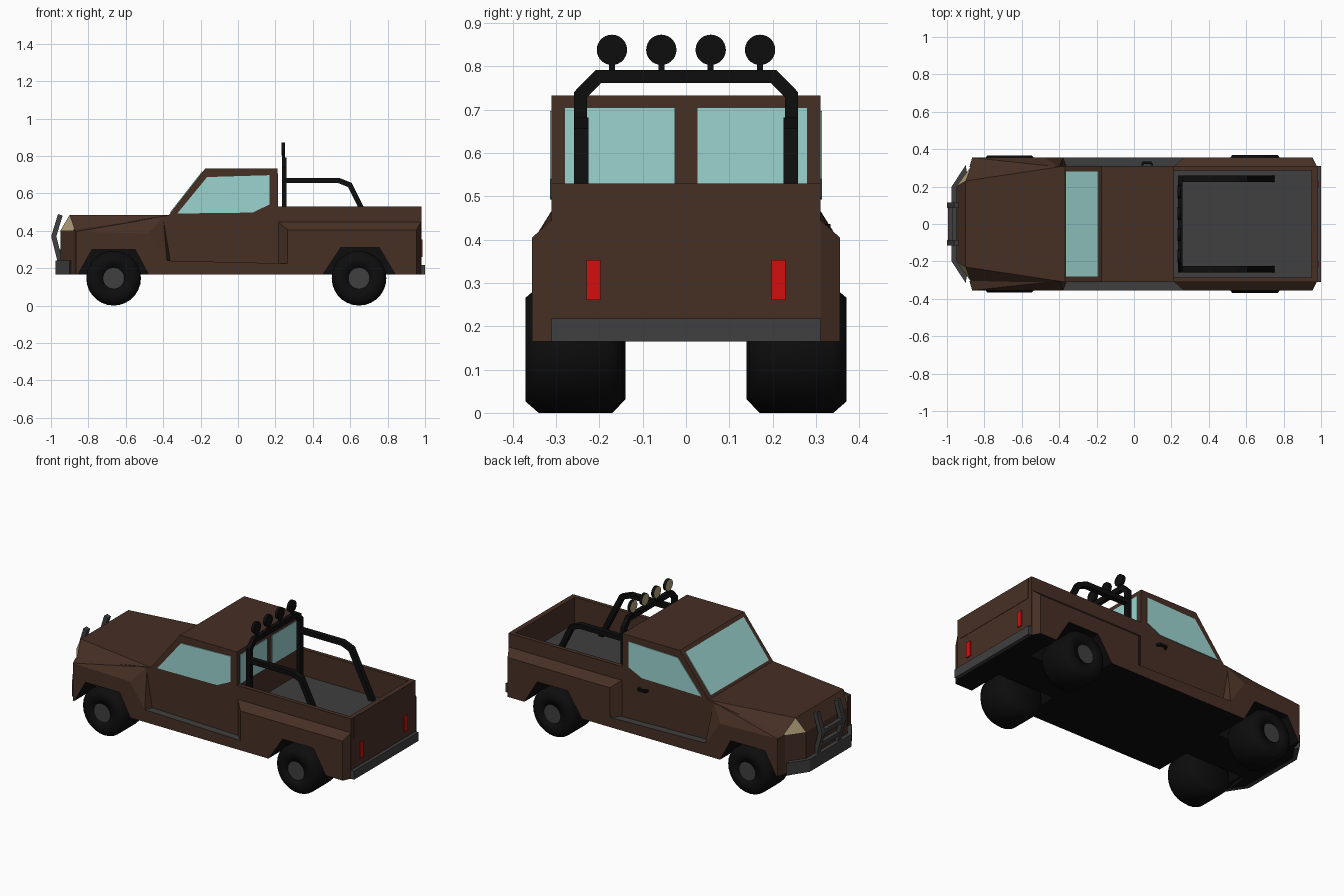
import bpy, bmesh, math
from mathutils import Vector

cube = bpy.data.objects.get("Cube")
if cube:
    bpy.data.objects.remove(cube)


def material(name, rgb):
    m = bpy.data.materials.new(name)
    m.use_nodes = True
    m.diffuse_color = (*rgb, 1)
    m.node_tree.nodes["Principled BSDF"].inputs["Base Color"].default_value = (*rgb, 1)
    return m


BROWN = material("brown_paint", (0.062, 0.029, 0.018))
BLACK = material("black_rubber", (0.004, 0.004, 0.004))
GREY = material("dark_grey", (0.05, 0.05, 0.05))
GLASS = material("pale_teal_glass", (0.33, 0.66, 0.63))
RED = material("red_lamp", (0.65, 0.005, 0.005))
BEIGE = material("beige_lamp", (0.45, 0.36, 0.2))


def finish(name, bm, mats, rule=None):
    """Turn a bmesh into an object; rule picks the material of each face."""
    bmesh.ops.recalc_face_normals(bm, faces=bm.faces)
    if rule:
        for f in bm.faces:
            f.material_index = rule(f)
    me = bpy.data.meshes.new(name)
    bm.to_mesh(me)
    bm.free()
    for m in mats:
        me.materials.append(m)
    ob = bpy.data.objects.new(name, me)
    bpy.context.collection.objects.link(ob)
    return ob


def hull(name, points, mats, rule=None, both=False):
    """Convex solid around points, optionally mirrored across y."""
    bm = bmesh.new()
    for p in points:
        bm.verts.new(p)
        if both:
            bm.verts.new((p[0], -p[1], p[2]))
    bmesh.ops.convex_hull(bm, input=bm.verts)
    bmesh.ops.dissolve_limit(bm, angle_limit=0.01, verts=bm.verts, edges=bm.edges)
    return finish(name, bm, mats, rule)


def box(name, xs, ys, zs, mats, rule=None):
    return hull(name, [(x, y, z) for x in xs for y in ys for z in zs], mats, rule)


def plate(name, points, mat, depth=0.004):
    """Thin panel straddling a flat outline."""
    bm = bmesh.new()
    f = bm.faces.new([bm.verts.new(p) for p in points])
    f.normal_update()
    n = f.normal * depth
    bmesh.ops.translate(bm, verts=bm.verts, vec=-n)
    new = bmesh.ops.extrude_face_region(bm, geom=[f], use_keep_orig=True)["geom"]
    bmesh.ops.translate(bm, verts=[v for v in new if isinstance(v, bmesh.types.BMVert)], vec=2 * n)
    return finish(name, bm, [mat])


def bar(name, path, width, place, span, mat):
    """Square mitred tube along a 2D path; place maps (u, v, depth) to 3D."""
    pts = [Vector(p) for p in path]
    bm, rings = bmesh.new(), []
    for i, p in enumerate(pts):
        a = (p - pts[i - 1]).normalized() if i else (pts[1] - p).normalized()
        b = (pts[i + 1] - p).normalized() if i + 1 < len(pts) else a
        n = Vector((-a.y - b.y, a.x + b.x)).normalized()
        n *= width / 2 / n.dot(Vector((-a.y, a.x)))
        corners = [(p + n, 0), (p + n, 1), (p - n, 1), (p - n, 0)]
        rings.append([bm.verts.new(place(q.x, q.y, span[k])) for q, k in corners])
    for r, s in zip(rings, rings[1:]):
        for k in range(4):
            bm.faces.new((r[k], r[k - 1], s[k - 1], s[k]))
    bm.faces.new(rings[0])
    bm.faces.new(rings[-1])
    return finish(name, bm, [mat])


def lathe(name, profile, centre, side, mats, rule=None, smooth=True):
    """Revolve (radius, y) points around the y axis."""
    bm = bmesh.new()
    vs = [bm.verts.new((r, y * side, 0)) for r, y in profile]
    es = [bm.edges.new(e) for e in zip(vs, vs[1:])]
    bmesh.ops.spin(bm, geom=vs + es, axis=(0, 1, 0), cent=(0, 0, 0), steps=28, angle=2 * math.pi)
    bmesh.ops.remove_doubles(bm, verts=bm.verts, dist=0.0005)
    for f in bm.faces:
        f.smooth = smooth
    ob = finish(name, bm, mats, rule)
    ob.location = centre
    return ob


def paint(f):
    return 1 if f.normal.z < -0.9 else 0


def nose_paint(f):
    lamp = f.calc_center_median().z > 0.41 and f.normal.x < -0.3 and abs(f.normal.y) > 0.3
    return 2 if lamp else paint(f)


def top_grey(f):
    return 2 if f.normal.z > 0.9 else paint(f)


SKIN = [BROWN, BLACK]
SIDES = (("right", -1), ("left", 1))
FLOOR = 0.165

# Main body: nose with headlights, cab and cargo bed
nose = hull("nose", [(-.95, .2, FLOOR), (-.95, .2, .4), (-.87, .31, FLOOR), (-.87, .31, .4),
                     (-.9, .23, .485), (-.37, .31, .483), (-.37, .31, FLOOR)],
            SKIN + [BEIGE], nose_paint, True)
hull("cab", [(x, .31, z) for x, z in ((-.37, FLOOR), (-.37, .483), (-.175, .733),
                                      (.21, .733), (.21, FLOOR))], SKIN, paint, True)
bed = box("bed_floor", (.21, .98), (-.31, .31), (FLOOR, .37), SKIN + [GREY], top_grey)
box("tailgate", (.95, .98), (-.31, .31), (.37, .53), [BROWN])
plate("tailgate_panel", [(.98, -.285, .405), (.98, .285, .405), (.98, .285, .529),
                         (.98, -.285, .529)], BROWN, 0.002)
cut = [nose, bed]

for side, s in SIDES:
    box(side + "_bed_wall", (.21, .95), (s * .285, s * .31), (.37, .53), [BROWN])
    # Flared fenders and side step
    outer = [(-.865, FLOOR), (-.865, .395), (-.48, .385), (-.38, .24), (-.38, FLOOR)]
    inner = [(-.88, FLOOR), (-.88, .405), (-.4, .475), (-.36, .24), (-.36, FLOOR)]
    cut.append(hull(side + "_front_fender", [(x, s * .355, z) for x, z in outer] +
                    [(x, s * .305, z) for x, z in inner], SKIN, paint))
    cut.append(hull(side + "_rear_fender",
                    [(x, s * .355, z) for x in (.265, .955) for z in (FLOOR, .405)] +
                    [(x, s * .305, z) for x in (.21, .98) for z in (FLOOR, .45)], SKIN, paint))
    hull(side + "_side_step", [(x, s * y, z) for y in (.3, .355) for x, z in
                               ((-.38, FLOOR), (-.38, .24), (.265, .225), (.265, FLOOR))],
         SKIN + [GREY], top_grey)
    # Side and rear windows
    plate(side + "_side_window", [(x, s * .31, z) for x, z in
          ((-.325, .492), (-.165, .687), (.168, .697), (.168, .54), (.078, .497))], GLASS)
    plate(side + "_rear_window", [(.21, s * y, z) for y, z in
          ((.025, .53), (.28, .53), (.28, .705), (.025, .705))], GLASS)
    # Tail lamps
    box(side + "_tail_lamp", (.975, .986), (s * .197, s * .23), (.26, .353), [RED])

    # Wheels with recessed hubs
    for end, x, shift in (("front", -.665, -.005), ("rear", .647, 0)):
        centre = (x, s * shift, .146)
        lathe(f"{side}_{end}_tyre", [(0, .145), (.115, .145), (.146, .175), (.146, .34),
                                     (.12, .37), (.058, .368), (.056, .35), (0, .35)],
              centre, s, [BLACK])
        lathe(f"{side}_{end}_hub", [(0, .345), (.057, .345), (.057, .362), (0, .362)],
              centre, s, [GREY], smooth=False)

    # Roll bar braces and front guard uprights
    along = lambda u, v, d: (u, d, v)
    bar(side + "_roll_brace", [(.25, .668), (.54, .668), (.598, .645), (.738, .365)], .028,
        along, (s * .225, s * .258), BLACK)
    bar(side + "_guard_upright", [(-.95, .23), (-.985, .37), (-.95, .485)], .026,
        along, (s * .085, s * .115), GREY)

# Windscreen
plate("windscreen", [(-.36, -.28, .496), (-.36, .28, .496), (-.19, .28, .714),
                     (-.19, -.28, .714)], GLASS)

# Bumpers and guard crossbars
hull("front_bumper", [(x, y, z) for x, y in ((-.975, .2), (-.9, .315), (-.88, .2))
                      for z in (FLOOR, .24)], [GREY], None, True)
box("rear_bumper", (.96, 1), (-.31, .31), (FLOOR, .218), [GREY])
box("guard_upper_crossbar", (-.995, -.97), (-.1, .1), (.357, .383), [GREY])
box("guard_lower_crossbar", (-.975, -.95), (-.1, .1), (.277, .3), [GREY])

# Roll hoop and its lamps
bar("roll_hoop", [(-.243, .37), (-.243, .735), (-.203, .776), (.203, .776), (.243, .735),
                  (.243, .37)], .03, lambda u, v, d: (d, u, v), (.235, .26), BLACK)
for i in range(4):
    y = -.171 + i * .114
    lamp = lathe(f"roof_lamp_{i + 1}", [(0, -.009), (.035, -.009), (.035, .009), (0, .009)],
                 (.242, y, .838), 1, [BLACK, BEIGE],
                 lambda f: 1 if f.normal.y > .9 else 0, False)
    lamp.rotation_euler.z = math.pi / 2
    box(f"roof_lamp_stem_{i + 1}", (.236, .25), (y - .007, y + .007), (.78, .81), [BLACK])

# Door handle
bar("door_handle", [(.04, .305), (.05, .328), (.09, .328), (.1, .305)], .012,
    lambda u, v, d: (u, v, d), (.422, .436), BLACK)

# Wheel arches cut from the lower body
for s in (-1, 1):
    for arch in (((-.86, .16), (-.78, .3), (-.55, .3), (-.475, .16)),
                 ((.45, .16), (.55, .31), (.755, .31), (.845, .16))):
        cutter = hull("arch_cutter", [(x, s * y, z) for x, z in arch for y in (.13, .4)], [BLACK])
        cutter.hide_render = True
        for ob in cut:
            mod = ob.modifiers.new("arch", "BOOLEAN")
            mod.object, mod.operation, mod.solver = cutter, "DIFFERENCE", "EXACT"
            mod.material_mode = "TRANSFER"
            with bpy.context.temp_override(object=ob, active_object=ob):
                bpy.ops.object.modifier_apply(modifier=mod.name)
        bpy.data.objects.remove(cutter)
